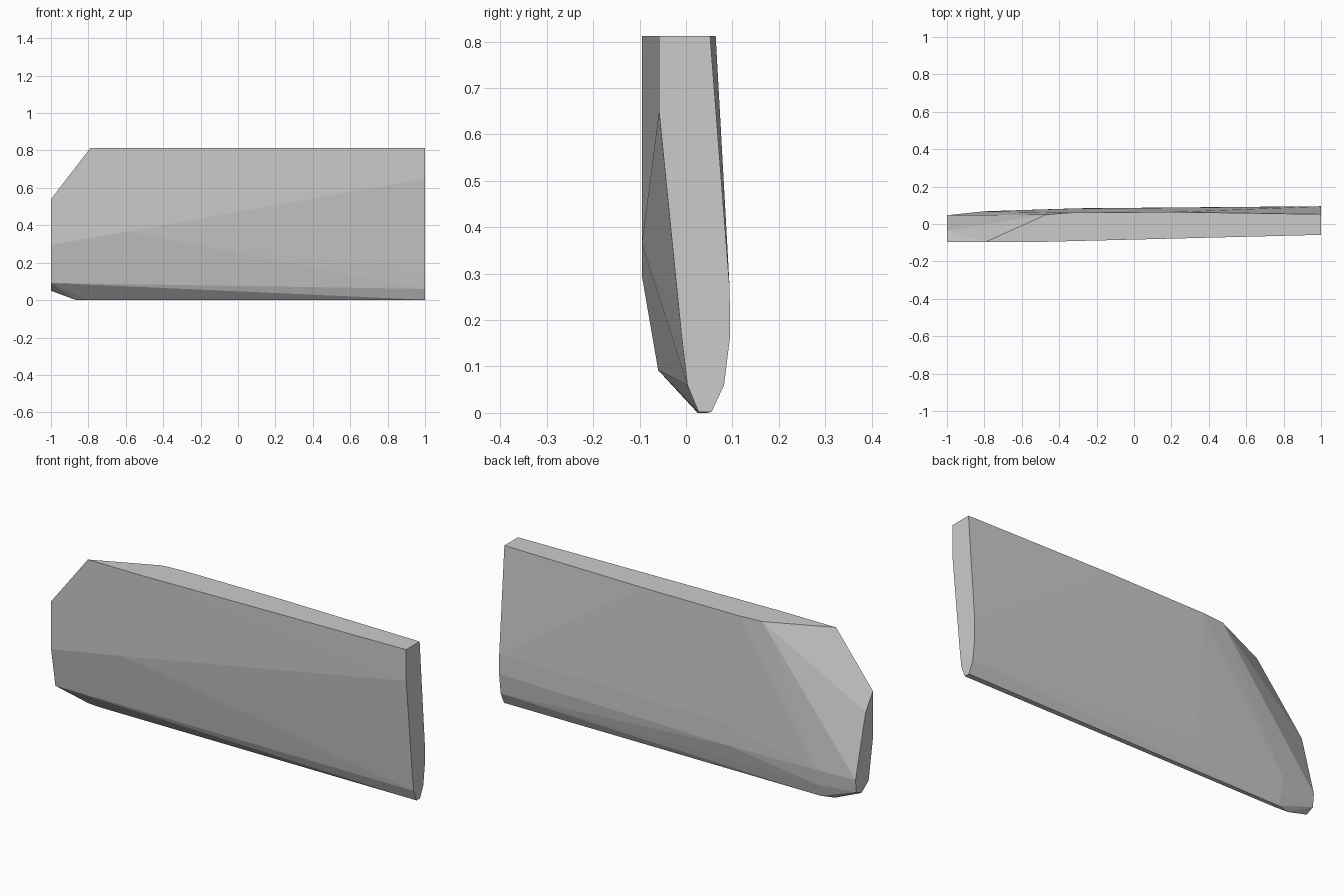
import bpy, bmesh

# Cross-sections and edge points (x, then (y, z) pairs) wrapped by a convex skin
SECTIONS = {
    # tall square-cut end
    1.0: [(-0.058, 0.812), (0.052, 0.812), (-0.058, 0.65), (-0.01, 0.17),
          (0.003, 0.06), (0.027, 0.002), (0.055, 0.002), (0.082, 0.06),
          (0.095, 0.165), (0.094, 0.27)],
    # slanted, narrower end
    -1.0: [(-0.095, 0.54), (-0.095, 0.295), (-0.06, 0.092), (-0.002, 0.05),
           (0.04, 0.07), (0.047, 0.135), (-0.002, 0.324), (-0.036, 0.454)],
    # top corners
    -0.79: [(-0.095, 0.812)],
    -0.47: [(-0.095, 0.812), (0.05, 0.812)],
    -0.35: [(0.06, 0.812)],
    0.2: [(0.064, 0.812)],
    # front bulge
    -0.6: [(-0.095, 0.365)],
    # lower back edge and keel
    -0.87: [(0.027, 0.002)],
    -0.8: [(0.025, 0.0), (0.045, 0.0), (0.06, 0.06), (0.068, 0.14)],
    -0.3: [(0.084, 0.14), (0.083, 0.25)],
}

bm = bmesh.new()
for x, pts in SECTIONS.items():
    for y, z in pts:
        bm.verts.new((x, y, z))
hull = bmesh.ops.convex_hull(bm, input=bm.verts)
loose = [v for v in bm.verts if not v.link_faces]
bmesh.ops.delete(bm, geom=loose, context='VERTS')
bmesh.ops.dissolve_limit(bm, angle_limit=0.004, verts=bm.verts, edges=bm.edges)
bmesh.ops.recalc_face_normals(bm, faces=bm.faces)

mesh = bpy.data.meshes.new("panel")
bm.to_mesh(mesh)
bm.free()

# Single grey finish
grey = bpy.data.materials.new("grey")
grey.diffuse_color = (0.6, 0.6, 0.6, 1)
mesh.materials.append(grey)

panel = bpy.data.objects.new("panel", mesh)
bpy.context.collection.objects.link(panel)
